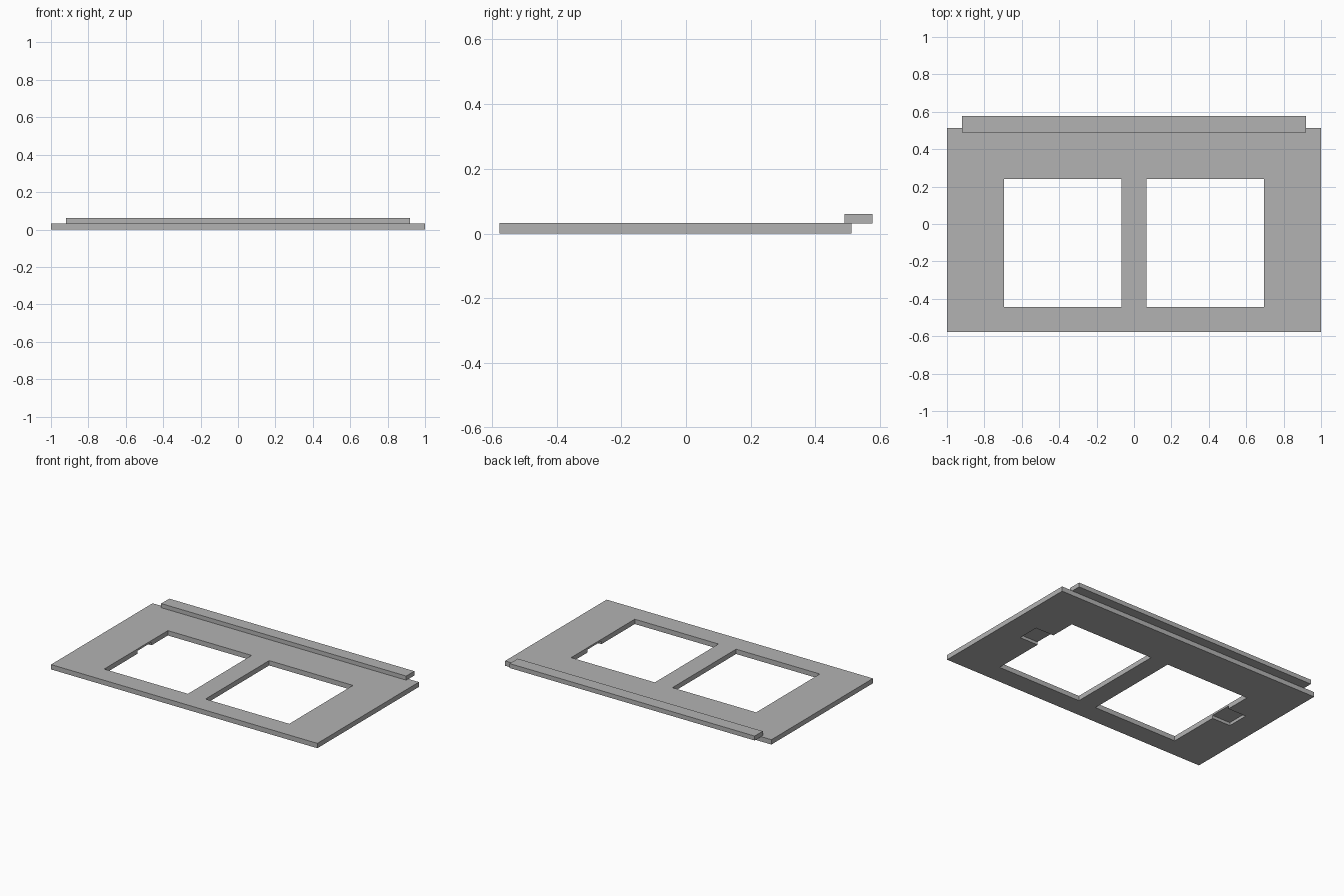
import bpy

default = bpy.data.objects.get("Cube")
if default:
    bpy.data.objects.remove(default, do_unlink=True)

# One grey finish for the whole model
grey = bpy.data.materials.new("plain_grey")
grey.use_nodes = True
grey.diffuse_color = (0.45, 0.45, 0.45, 1)
grey.node_tree.nodes["Principled BSDF"].inputs["Base Color"].default_value = grey.diffuse_color


def box(name, x, y, z):
    """Axis-aligned box from (min, max) pairs."""
    spans = (x, y, z)
    bpy.ops.mesh.primitive_cube_add(size=1, location=[(a + b) / 2 for a, b in spans])
    obj = bpy.context.object
    obj.name = obj.data.name = name
    obj.scale = [b - a for a, b in spans]
    bpy.ops.object.transform_apply(location=False, rotation=False, scale=True)
    obj.data.materials.append(grey)
    return obj


def cut(target, cutter):
    """Subtract the cutter, then discard it."""
    cutter.hide_render = True
    mod = target.modifiers.new("cut", "BOOLEAN")
    mod.operation = "DIFFERENCE"
    mod.solver = "EXACT"
    mod.object = cutter
    bpy.context.view_layer.objects.active = target
    bpy.ops.object.modifier_apply(modifier=mod.name)
    bpy.data.objects.remove(cutter, do_unlink=True)


def mirrored(side, near, far):
    return tuple(sorted((side * near, side * far)))


# Flat base plate with two windows and a shallow underside recess beside each
plate = box("base_plate", (-1, 1), (-0.577, 0.512), (0, 0.033))
for side in (-1, 1):
    cut(plate, box("window_cutter", mirrored(side, 0.066, 0.695), (-0.443, 0.24), (-0.1, 0.1)))
    cut(plate, box("recess_cutter", mirrored(side, 0.6, 0.832), (-0.085, 0.065), (-0.1, 0.02)))

# Raised rail overhanging the back edge
box("back_rail", (-0.92, 0.92), (0.49, 0.577), (0.031, 0.061))
